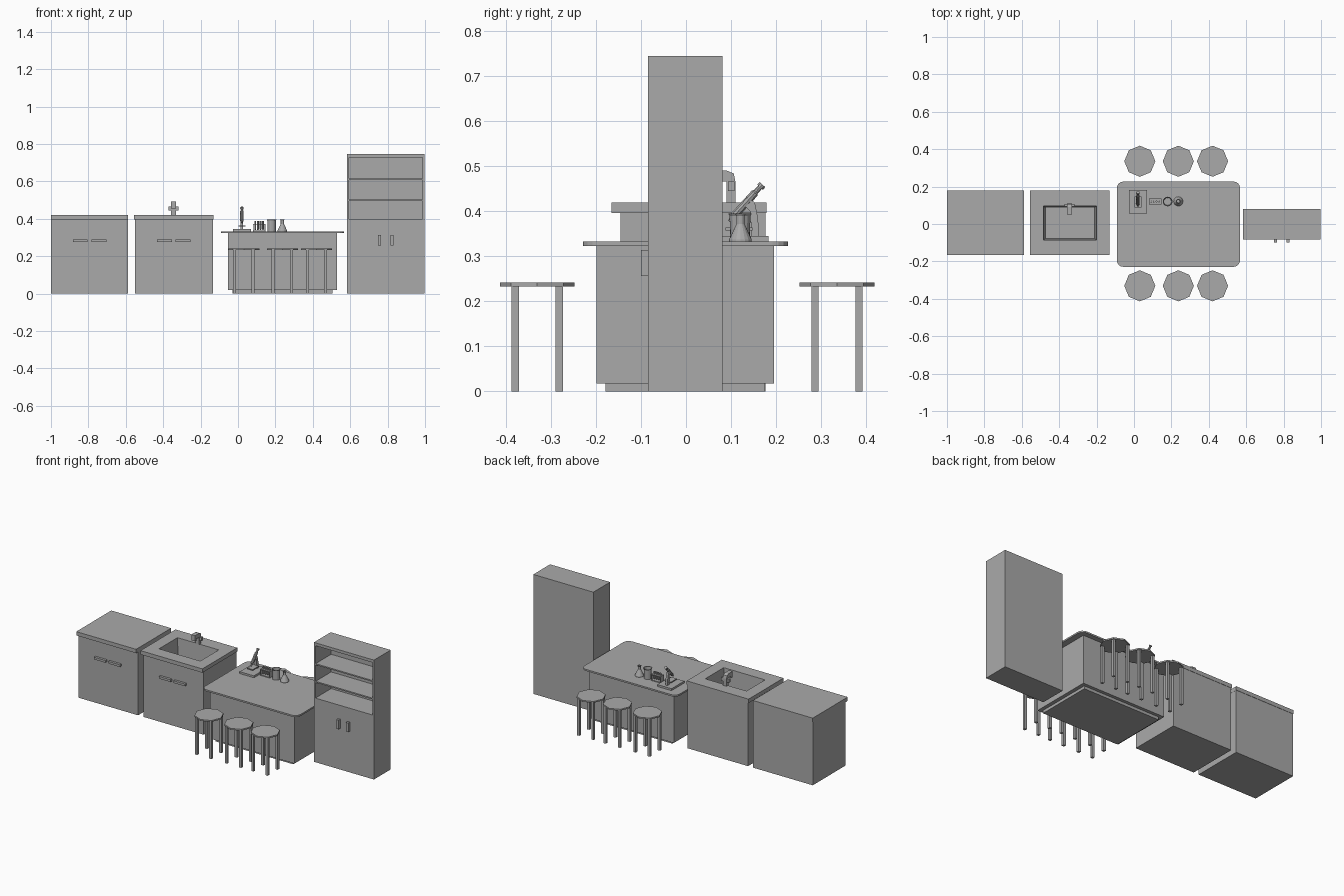
import bpy, bmesh, math
from mathutils import Matrix, Vector

if "Cube" in bpy.data.objects:
    bpy.data.objects.remove(bpy.data.objects["Cube"])

grey = bpy.data.materials.new("plain grey")
grey.diffuse_color = (0.4, 0.4, 0.4, 1)
grey.use_nodes = True
grey.node_tree.nodes["Principled BSDF"].inputs["Base Color"].default_value = grey.diffuse_color


def finish(name, bm):
    bmesh.ops.recalc_face_normals(bm, faces=bm.faces[:])
    me = bpy.data.meshes.new(name)
    bm.to_mesh(me)
    bm.free()
    me.materials.append(grey)
    ob = bpy.data.objects.new(name, me)
    bpy.context.collection.objects.link(ob)
    return ob


def loft(name, rings):
    """Bridge equal-length loops and cap both ends."""
    bm = bmesh.new()
    loops = [[bm.verts.new(p) for p in r] for r in rings]
    n = len(loops[0])
    for a, b in zip(loops, loops[1:]):
        for i in range(n):
            j = (i + 1) % n
            bm.faces.new((a[i], a[j], b[j], b[i]))
    bm.faces.new(loops[0])
    bm.faces.new(loops[-1])
    return finish(name, bm)


def rect(x0, x1, y0, y1, z):
    return [(x0, y0, z), (x1, y0, z), (x1, y1, z), (x0, y1, z)]


def box(name, x0, x1, y0, y1, z0, z1):
    return loft(name, [rect(x0, x1, y0, y1, z0), rect(x0, x1, y0, y1, z1)])


def circle(x, y, z, r, n):
    return [(x + r * math.cos(2 * math.pi * i / n),
             y + r * math.sin(2 * math.pi * i / n), z) for i in range(n)]


def turned(name, x, y, profile, n=12):
    return loft(name, [circle(x, y, z, r, n) for r, z in profile])


def rounded(x0, x1, y0, y1, z, r, seg=4):
    pts = []
    for k, (cx, cy) in enumerate([(x1 - r, y1 - r), (x0 + r, y1 - r),
                                  (x0 + r, y0 + r), (x1 - r, y0 + r)]):
        for i in range(seg + 1):
            a = math.pi / 2 * (k + i / seg)
            pts.append((cx + r * math.cos(a), cy + r * math.sin(a), z))
    return pts


def side_profile(name, pts, x, w):
    """Extrude a (y, z) outline across x."""
    return loft(name, [[(x + s * w / 2, y, z) for y, z in pts] for s in (-1, 1)])


# low cabinets: body, overhanging worktop, and a tapered basin in the second
def cabinet(name, x0, x1, lip, basin=None):
    rings = [rect(x0 + lip, x1 - lip, -0.145, 0.177, 0),
             rect(x0 + lip, x1 - lip, -0.145, 0.177, 0.396),
             rect(x0, x1, -0.166, 0.179, 0.396),
             rect(x0, x1, -0.166, 0.179, 0.42)]
    if basin:
        a, b, c, d = basin
        rings += [rect(a, b, c, d, 0.42),
                  rect(a + .011, b - .011, c + .009, d - .009, 0.30)]
    loft(name, rings)
    mid = (x0 + x1) / 2
    for s in (-1, 1):
        c = mid + s * 0.05
        box("drawer_handle", c - 0.04, c + 0.04, -0.16, -0.145, 0.276, 0.29)


cabinet("storage_cabinet", -1.0, -0.587, 0.001)
cabinet("sink_cabinet", -0.557, -0.13, 0.005, (-0.485, -0.20, -0.086, 0.096))

# tap
side_profile("tap_spout", [(0.09, 0.42), (0.11, 0.42), (0.11, 0.465), (0.106, 0.484),
                           (0.09, 0.491), (0.05, 0.491), (0.05, 0.455), (0.066, 0.455),
                           (0.066, 0.466), (0.09, 0.466)], -0.344, 0.026)
box("tap_lever", -0.372, -0.317, 0.093, 0.108, 0.445, 0.466)

# island
loft("island_top", [rounded(-0.092, 0.567, -0.229, 0.227, z, 0.035) for z in (0.323, 0.333)])
box("island_body", -0.053, 0.529, -0.199, 0.196, 0.018, 0.323)
box("island_plinth", -0.03, 0.506, -0.179, 0.176, 0, 0.018)

# stools
for sy in (-1, 1):
    for x in (0.031, 0.237, 0.42):
        y = 0.0025 + sy * 0.333
        turned("stool_seat", x, y, [(0.083, 0.233), (0.083, 0.242)], 8)
        for i in (-1, 1):
            for j in (-1, 1):
                lx, ly = x + i * 0.049, y + j * 0.049
                box("stool_leg", lx - .008, lx + .008, ly - .008, ly + .008, 0, 0.233)

# tall cupboard with open shelves
X0, X1, Y0, Y1 = 0.583, 0.997, -0.084, 0.081
box("cupboard_base", X0, X1, Y0, Y1, 0, 0.40)
box("cupboard_top", X0, X1, Y0, Y1, 0.727, 0.745)
box("cupboard_back", X0 + .01, X1 - .01, Y1 - 0.01, Y1, 0.40, 0.727)
for x in (X0, X1 - 0.01):
    box("cupboard_side", x, x + 0.01, Y0, Y1, 0.40, 0.727)
for z in (0.496, 0.606):
    box("shelf", X0 + .01, X1 - .01, Y0 + .002, Y1 - .01, z, z + 0.008)
for x in (0.757, 0.823):
    box("door_handle", x - .008, x + .008, -0.1, Y0, 0.257, 0.314)

# microscope
T = 0.333
box("microscope_base", -0.028, 0.07, 0.057, 0.183, T, T + 0.012)
side_profile("microscope_arm", [(0.145, 0.345), (0.162, 0.345), (0.16, 0.385),
                                (0.153, 0.42), (0.135, 0.432), (0.125, 0.418),
                                (0.143, 0.40)], 0.021, 0.014)
box("microscope_stage", 0.002, 0.04, 0.088, 0.148, 0.358, 0.364)
tube = turned("microscope_tube", 0, 0, [(0.004, 0), (0.004, 0.012), (0.009, 0.015),
                                        (0.009, 0.085), (0.006, 0.088), (0.006, 0.102),
                                        (0.009, 0.102), (0.009, 0.11)], 10)
axis = Vector((0, 0.075, 0.083))
tube.data.transform(Matrix.Translation((0.021, 0.096, 0.378))
                    @ axis.to_track_quat('Z', 'Y').to_matrix().to_4x4())

# test tube rack
for z in (T, 0.368):
    box("rack_plate", 0.08, 0.146, 0.104, 0.137, z, z + 0.005)
for x in (0.08, 0.142):
    box("rack_end", x, x + 0.004, 0.104, 0.137, T + .005, 0.368)
for i in range(4):
    turned("test_tube", 0.092 + i * 0.014, 0.12,
           [(0.003, 0.34), (0.005, 0.344), (0.005, 0.387), (0.0035, 0.387), (0.0035, 0.346)], 8)

# beaker and conical flask
turned("beaker", 0.18, 0.12, [(0.022, T), (0.023, 0.39), (0.026, 0.395),
                              (0.022, 0.395), (0.02, T + .003)], 16)
turned("flask", 0.237, 0.121, [(0.025, T), (0.025, T + .005), (0.009, 0.372), (0.009, 0.39),
                               (0.012, 0.395), (0.008, 0.395), (0.007, 0.372),
                               (0.022, T + .007)], 16)
